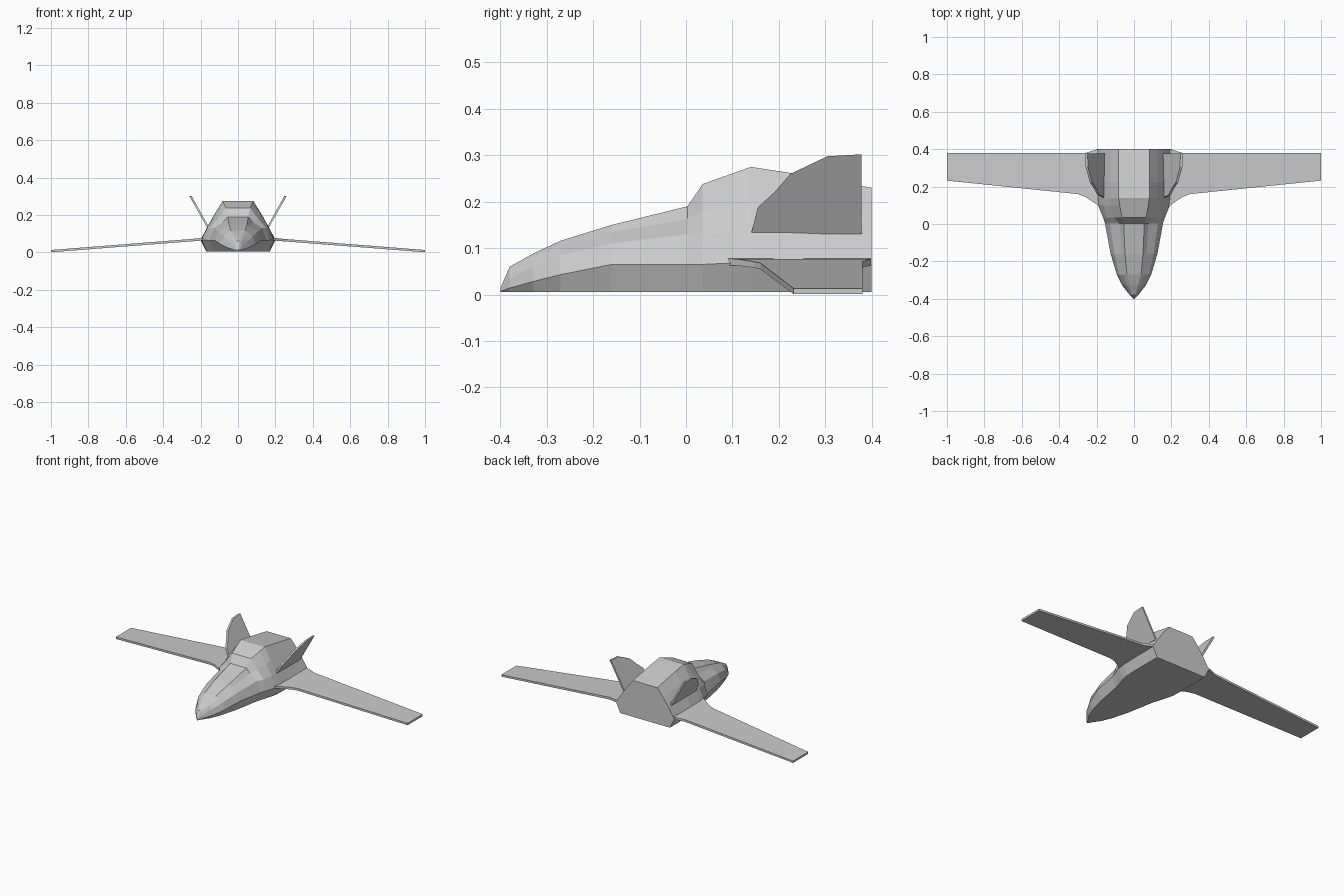
import bpy, bmesh

def make_object(name, bm):
    bmesh.ops.remove_doubles(bm, verts=bm.verts, dist=0.0005)
    bmesh.ops.recalc_face_normals(bm, faces=bm.faces)
    me = bpy.data.meshes.new(name)
    bm.to_mesh(me)
    bm.free()
    ob = bpy.data.objects.new(name, me)
    bpy.context.collection.objects.link(ob)
    return ob

def loft(name, rings):
    # skin closed rings and cap both ends
    bm = bmesh.new()
    vr = [[bm.verts.new(p) for p in r] for r in rings]
    n = len(vr[0])
    for a, b in zip(vr, vr[1:]):
        for i in range(n):
            j = (i + 1) % n
            bm.faces.new((a[i], a[j], b[j], b[i]))
    bm.faces.new(vr[0])
    bm.faces.new(vr[-1])
    return make_object(name, bm)

def mirror_x(ob):
    m = ob.modifiers.new("mirror", 'MIRROR')
    m.use_mirror_merge = False

# fuselage: y, belly half-width, then (half-width, z) for shoulder, side, canopy edge, ridge
stations = [
    (-.40, .001, .002, .007, .002, .009, .002, .011, .001, .013),
    (-.38, .012, .022, .014, .021, .035, .014, .052, .007, .060),
    (-.33, .045, .062, .028, .050, .060, .035, .080, .020, .088),
    (-.27, .070, .092, .043, .080, .085, .055, .105, .038, .116),
    (-.16, .100, .125, .065, .105, .110, .066, .135, .048, .150),
    (.003, .130, .155, .065, .128, .130, .078, .163, .055, .190),
    (.036, .140, .166, .065, .150, .130, .108, .180, .065, .238),
    (.10, .160, .192, .068, .162, .135, .125, .197, .076, .261),
    (.14, .168, .197, .068, .164, .137, .126, .204, .082, .275),
    (.225, .170, .200, .067, .165, .135, .126, .200, .083, .262),
    (.40, .170, .200, .066, .165, .122, .124, .180, .083, .230),
]
rings = []
for y, b, *p in stations:
    half = [(b, .005)] + list(zip(p[0::2], p[1::2]))
    rings.append([(x, y, z) for x, z in half] + [(-x, y, z) for x, z in reversed(half)])
loft("fuselage", rings)

# wings: x, leading y, trailing y, top z, thickness
wing = [(.15, .06, .40, .078, .016), (.20, .105, .398, .077, .014),
        (.26, .145, .38, .071, .013), (.30, .16, .38, .068, .013),
        (1.0, .232, .38, .013, .012)]
mirror_x(loft("wing", [[(x, f, z), (x, r, z), (x, r, z - t), (x, f, z - t)]
                       for x, f, r, z, t in wing]))

# canted tail fins: side profile (y, z) leaning outward
profile = [(.14, .13), (.155, .188), (.19, .22), (.225, .26),
           (.305, .298), (.378, .302), (.378, .13)]
mirror_x(loft("tail_fin", [[(.158 + (z - .13) * .56 + dx, y, z) for y, z in profile]
                           for dx in (-.006, .006)]))
